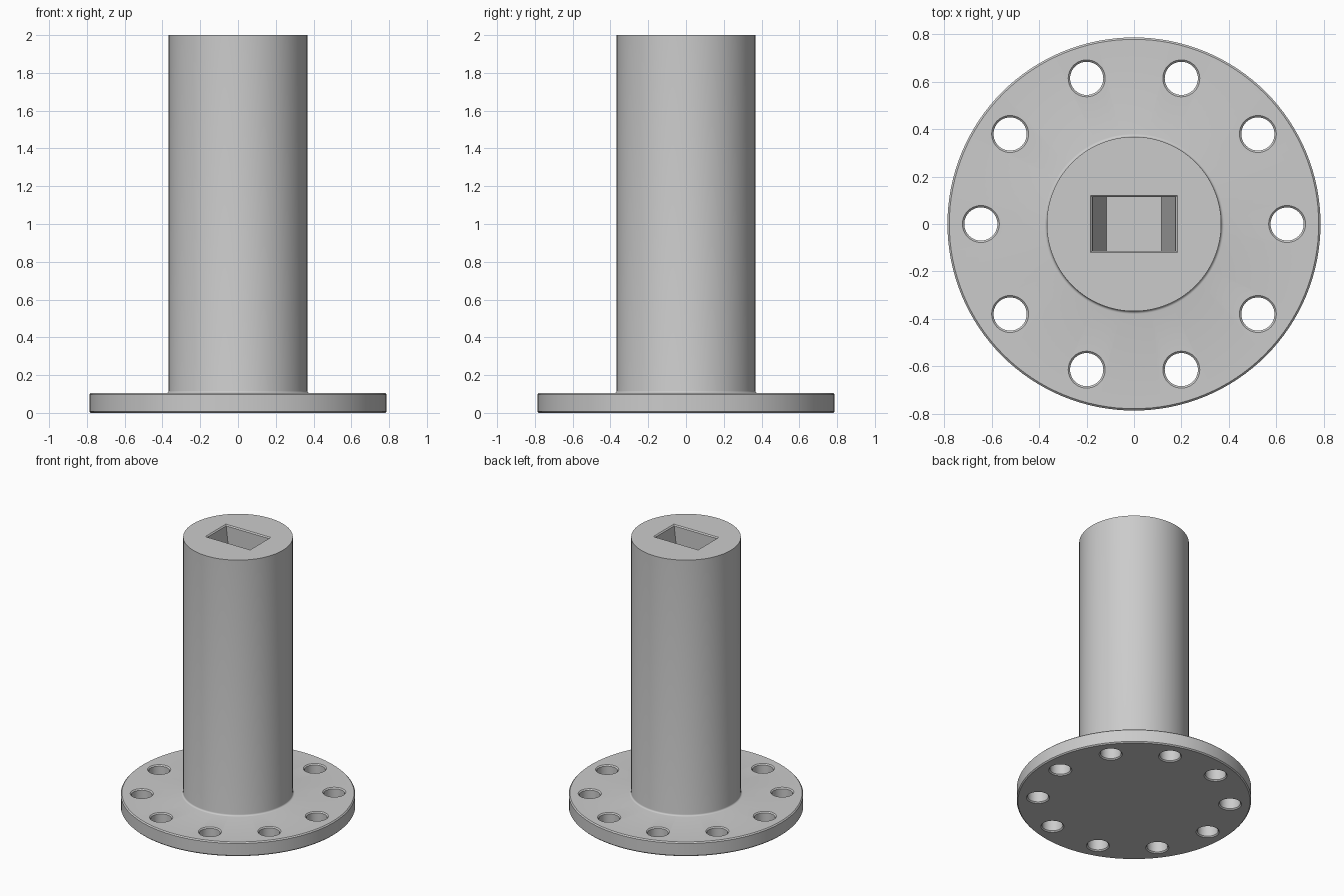
import bpy, bmesh, math

if "Cube" in bpy.data.objects:
    bpy.data.objects.remove(bpy.data.objects["Cube"])

grey = bpy.data.materials.new("plain grey")
grey.diffuse_color = (0.6, 0.6, 0.6, 1)
grey.use_nodes = True
grey.node_tree.nodes["Principled BSDF"].inputs["Base Color"].default_value = grey.diffuse_color


def lathe(bm, profile, segs, cx=0, cy=0):
    """Closed solid of revolution from (radius, z) points, bottom to top."""
    rings = []
    for r, z in profile:
        rings.append([bm.verts.new((cx + r * math.cos(2 * math.pi * i / segs),
                                    cy + r * math.sin(2 * math.pi * i / segs), z))
                      for i in range(segs)])
    skin(bm, rings)


def skin(bm, rings):
    """Bridge rings of equal size and cap both ends."""
    n = len(rings[0])
    for a, b in zip(rings, rings[1:]):
        for i in range(n):
            j = (i + 1) % n
            bm.faces.new((a[i], a[j], b[j], b[i]))
    bm.faces.new(rings[0][::-1])
    bm.faces.new(rings[-1])


def finish(bm, name):
    bmesh.ops.recalc_face_normals(bm, faces=bm.faces)
    mesh = bpy.data.meshes.new(name)
    bm.to_mesh(mesh)
    bm.free()
    mesh.materials.append(grey)
    ob = bpy.data.objects.new(name, mesh)
    bpy.context.collection.objects.link(ob)
    return ob


# Flange and post turned as one body, with chamfers and a small base fillet
R, T, P, F = 0.787, 0.105, 0.368, 0.012
profile = [(R - 0.008, 0), (R, 0.008), (R, T - 0.008), (R - 0.008, T)]
for k in range(5):
    a = math.pi / 2 * k / 4
    profile.append((P + F - F * math.sin(a), T + F - F * math.cos(a)))
profile.append((P, 2.0))
bm = bmesh.new()
lathe(bm, profile, 128)
body = finish(bm, "flanged_post")

# Cutter: ten chamfered bolt holes
bm = bmesh.new()
for i in range(10):
    a = 2 * math.pi * i / 10
    lathe(bm, [(0.088, -0.01), (0.070, 0.008), (0.070, T - 0.008), (0.088, T + 0.01)],
          40, 0.646 * math.cos(a), 0.646 * math.sin(a))

# Cutter: blind rectangular socket with chamfered rim and sloping ends
rings = []
for hx, hy, z in [(0.117, 0.113, 1.5), (0.176, 0.113, 1.992), (0.194, 0.131, 2.01)]:
    rings.append([bm.verts.new((sx * hx, sy * hy, z))
                  for sx, sy in ((-1, -1), (1, -1), (1, 1), (-1, 1))])
skin(bm, rings)
cutter = finish(bm, "hole_cutter")
cutter.hide_render = True

# Cut, apply and smooth
bpy.context.view_layer.objects.active = body
body.select_set(True)
mod = body.modifiers.new("holes", 'BOOLEAN')
mod.operation = 'DIFFERENCE'
mod.solver = 'EXACT'
mod.object = cutter
bpy.ops.object.modifier_apply(modifier=mod.name)
bpy.data.objects.remove(cutter)
bpy.ops.object.shade_smooth_by_angle(angle=math.radians(30))
